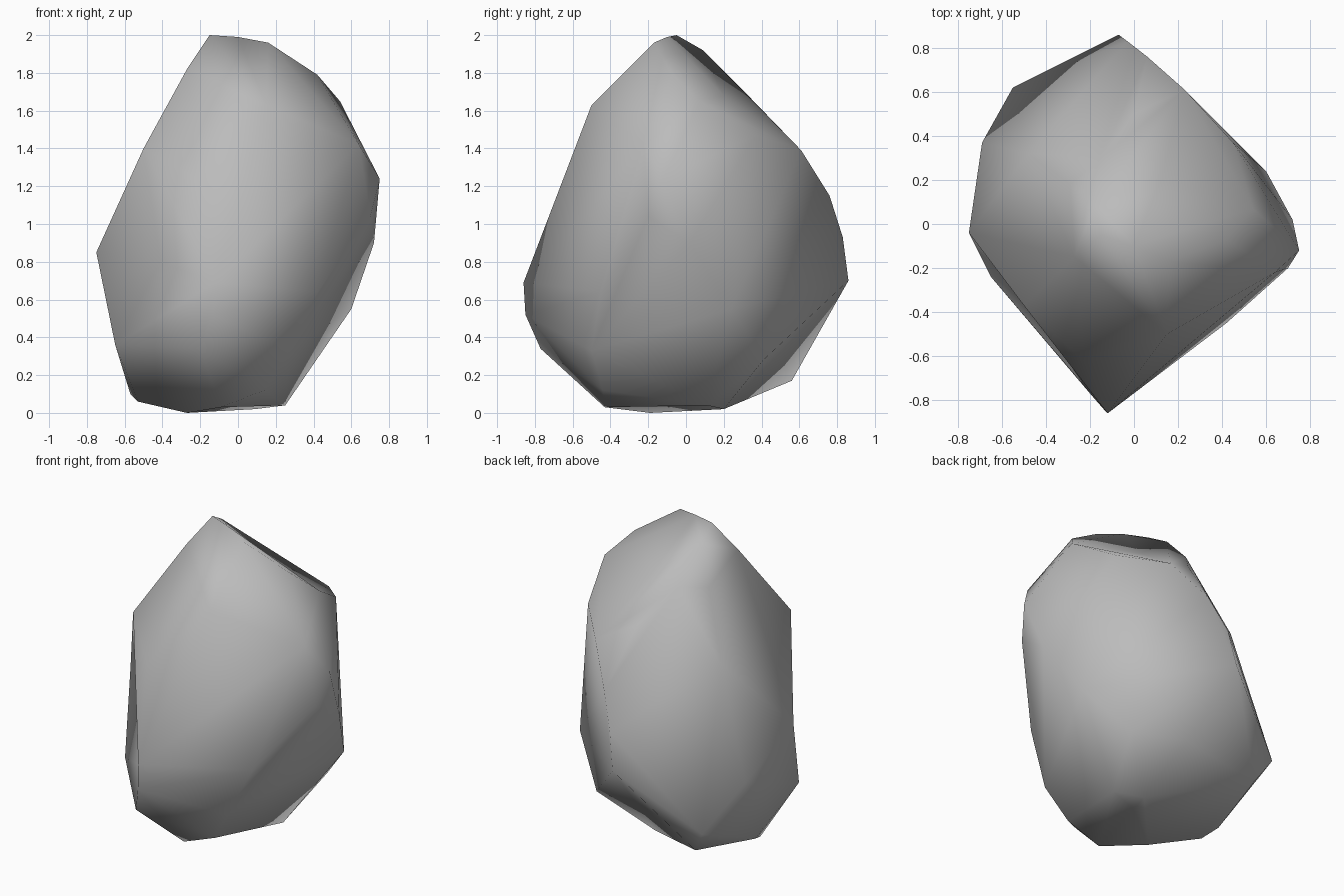
import bpy
import bmesh
from mathutils import Vector
from mathutils.geometry import intersect_point_line

cube = bpy.data.objects.get("Cube")
if cube:
    bpy.data.objects.remove(cube, do_unlink=True)


def make_material(name, colour):
    material = bpy.data.materials.new(name)
    material.use_nodes = True
    material.diffuse_color = colour
    shader = material.node_tree.nodes["Principled BSDF"]
    shader.inputs["Base Color"].default_value = colour
    shader.inputs["Roughness"].default_value = 0.9
    return material


def edge_distance(edge, point):
    start, end = (vert.co for vert in edge.verts)
    nearest, along = intersect_point_line(point, start, end)
    along = min(max(along, 0), 1)
    return (start.lerp(end, along) - point).length


def press_dent(mesh_builder, point):
    """Split the edge nearest the point and sink its middle to the point."""
    edge = min(mesh_builder.edges, key=lambda item: edge_distance(item, point))
    split = bmesh.ops.subdivide_edges(mesh_builder, edges=[edge], cuts=1)
    for item in split["geom_inner"]:
        if isinstance(item, bmesh.types.BMVert):
            item.co = point


def make_rock(name, corner_groups, dents, material):
    """Wrap a faceted skin round the corners, press dents, shade it smooth."""
    mesh_builder = bmesh.new()
    for group in corner_groups:
        for corner in group:
            mesh_builder.verts.new(corner)
    bmesh.ops.convex_hull(mesh_builder, input=mesh_builder.verts[:])
    # Remove corners swallowed by the skin
    loose = [vert for vert in mesh_builder.verts if not vert.link_faces]
    bmesh.ops.delete(mesh_builder, geom=loose, context="VERTS")
    for dent in dents:
        press_dent(mesh_builder, Vector(dent))
    bmesh.ops.triangulate(mesh_builder, faces=mesh_builder.faces[:])
    bmesh.ops.recalc_face_normals(mesh_builder, faces=mesh_builder.faces[:])
    for face in mesh_builder.faces:
        face.smooth = True
    mesh = bpy.data.meshes.new(name)
    mesh_builder.to_mesh(mesh)
    mesh_builder.free()
    mesh.materials.append(material)
    rock = bpy.data.objects.new(name, mesh)
    bpy.context.scene.collection.objects.link(rock)
    return rock


# Peak, with a ridge running down the back
crown = [
    (-.15, -.05, 2), (0, -.1, 1.99), (.16, -.17, 1.96), (-.18, .09, 1.92),
    (.42, -.07, 1.79), (.54, .07, 1.65), (-.27, -.15, 1.82),
    (-.29, .18, 1.7), (-.15, .3, 1.71),
]

# Broad upper faces
shoulder = [
    (.15, -.5, 1.63), (.1, -.4, 1.71), (.64, -.22, 1.42), (-.5, -.37, 1.4),
    (-.22, -.63, 1.24), (-.48, .32, 1.3), (0, .5, 1.5), (.23, .61, 1.39),
    (.45, .37, 1.47), (.06, .76, 1.15),
]

# Widest girth
belly = [
    (.75, -.12, 1.24), (.7, -.2, 1.04), (.72, .02, .9), (-.03, .83, .93),
    (-.07, .86, .7), (-.75, -.04, .85), (-.69, .37, .6), (-.55, .62, .32),
    (-.12, -.86, .69), (.42, -.45, .64), (.6, .24, .55),
]

# Undercut base
foot = [
    (-.65, -.24, .36), (-.13, -.85, .52), (-.2, -.77, .34), (.27, -.5, .33),
    (.14, -.44, .12), (-.09, -.43, .03), (-.27, -.19, 0), (-.53, -.01, .06),
    (-.57, .1, .1), (-.46, .56, .17), (.09, .2, .02), (.25, .11, .04),
    (.36, .41, .28),
]

# Shallow hollows: behind the crest, left front, underside, lower back
hollows = [(.12, .2, 1.68), (-.41, -.43, .8), (0, 0, .06), (0, .49, .31)]

stone_grey = make_material("stone grey", (.5, .5, .5, 1))
make_rock("rock", [crown, shoulder, belly, foot], hollows, stone_grey)
